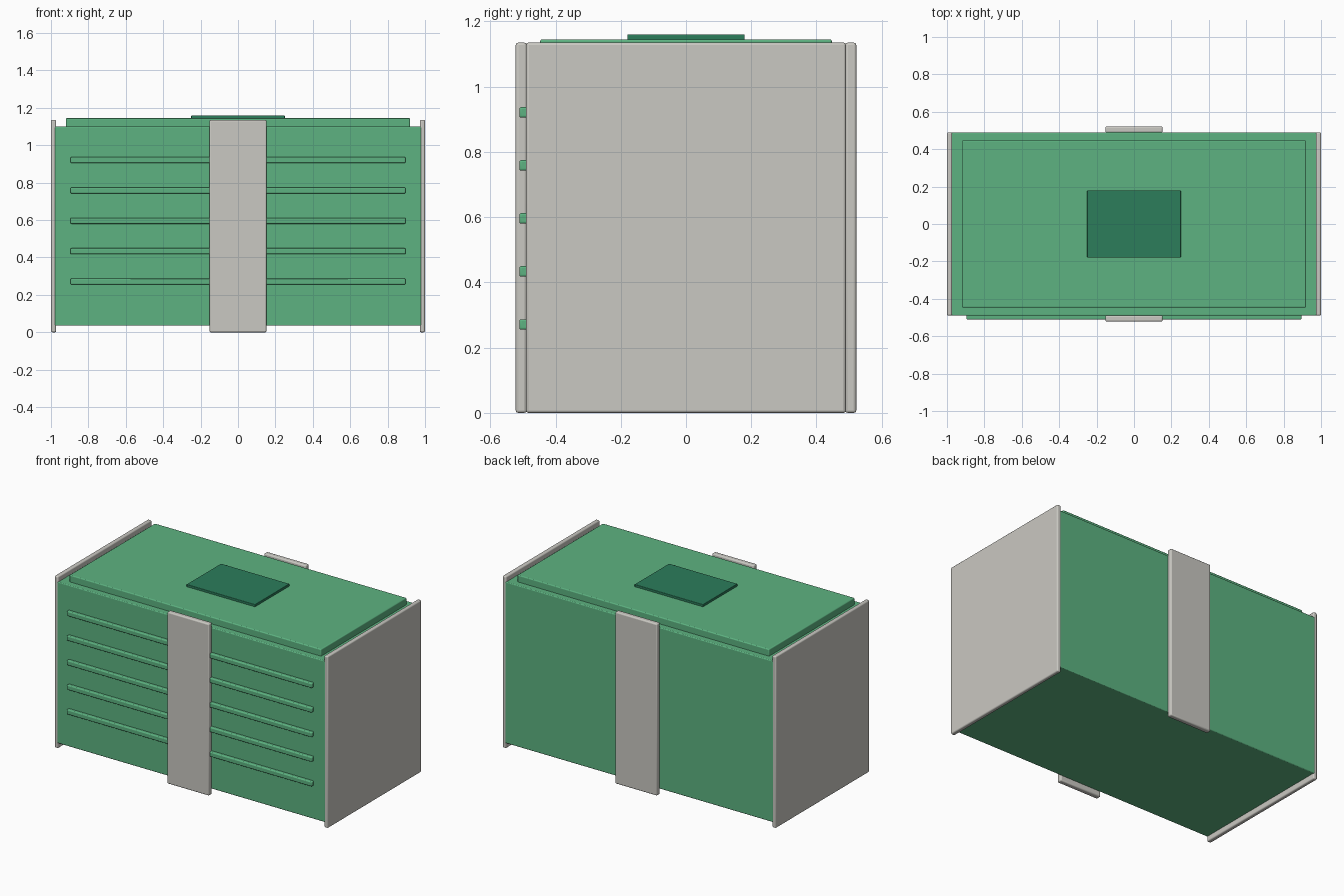
import bpy

cube = bpy.data.objects.get("Cube")
if cube:
    bpy.data.objects.remove(cube, do_unlink=True)


def material(name, color):
    m = bpy.data.materials.new(name)
    m.use_nodes = True
    m.diffuse_color = (*color, 1)
    m.node_tree.nodes["Principled BSDF"].inputs["Base Color"].default_value = (*color, 1)
    return m


green = material("leaf green", (0.11, 0.45, 0.22))
grey = material("warm grey", (0.59, 0.58, 0.54))
dark = material("dark green", (0.025, 0.205, 0.105))


def box(name, low, high, mat, bevel):
    """Box between two corners with softly rounded edges."""
    bpy.ops.mesh.primitive_cube_add(size=1, location=[(a + b) / 2 for a, b in zip(low, high)])
    ob = bpy.context.object
    ob.name = name
    ob.scale = [b - a for a, b in zip(low, high)]
    bpy.ops.object.transform_apply(location=False, rotation=False, scale=True)
    ob.data.materials.append(mat)
    mod = ob.modifiers.new("rounded edges", "BEVEL")
    mod.width = bevel
    mod.segments = 3
    bpy.ops.object.shade_smooth_by_angle()
    return ob


# Crate body, raised lid and lid plate
box("body", (-0.98, -0.49, 0.035), (0.98, 0.49, 1.1), green, 0.005)
box("lid", (-0.92, -0.447, 1.08), (0.92, 0.447, 1.145), green, 0.006)
box("lid_plate", (-0.25, -0.18, 1.14), (0.25, 0.18, 1.16), dark, 0.003)

# End panels
for side, x in (("right", -1), ("left", 0.972)):
    box(side + "_end_panel", (x, -0.49, 0), (x + 0.028, 0.49, 1.135), grey, 0.008)

# Vertical straps on front and back
for side, y in (("front", -0.522), ("back", 0.488)):
    box(side + "_strap", (-0.153, y, 0), (0.153, y + 0.034, 1.135), grey, 0.008)

# Horizontal ribs across the front
for i in range(5):
    z = 0.271 + i * 0.1625
    box(f"front_rib_{i + 1}", (-0.896, -0.511, z - 0.016), (0.896, -0.48, z + 0.016), green, 0.006)
